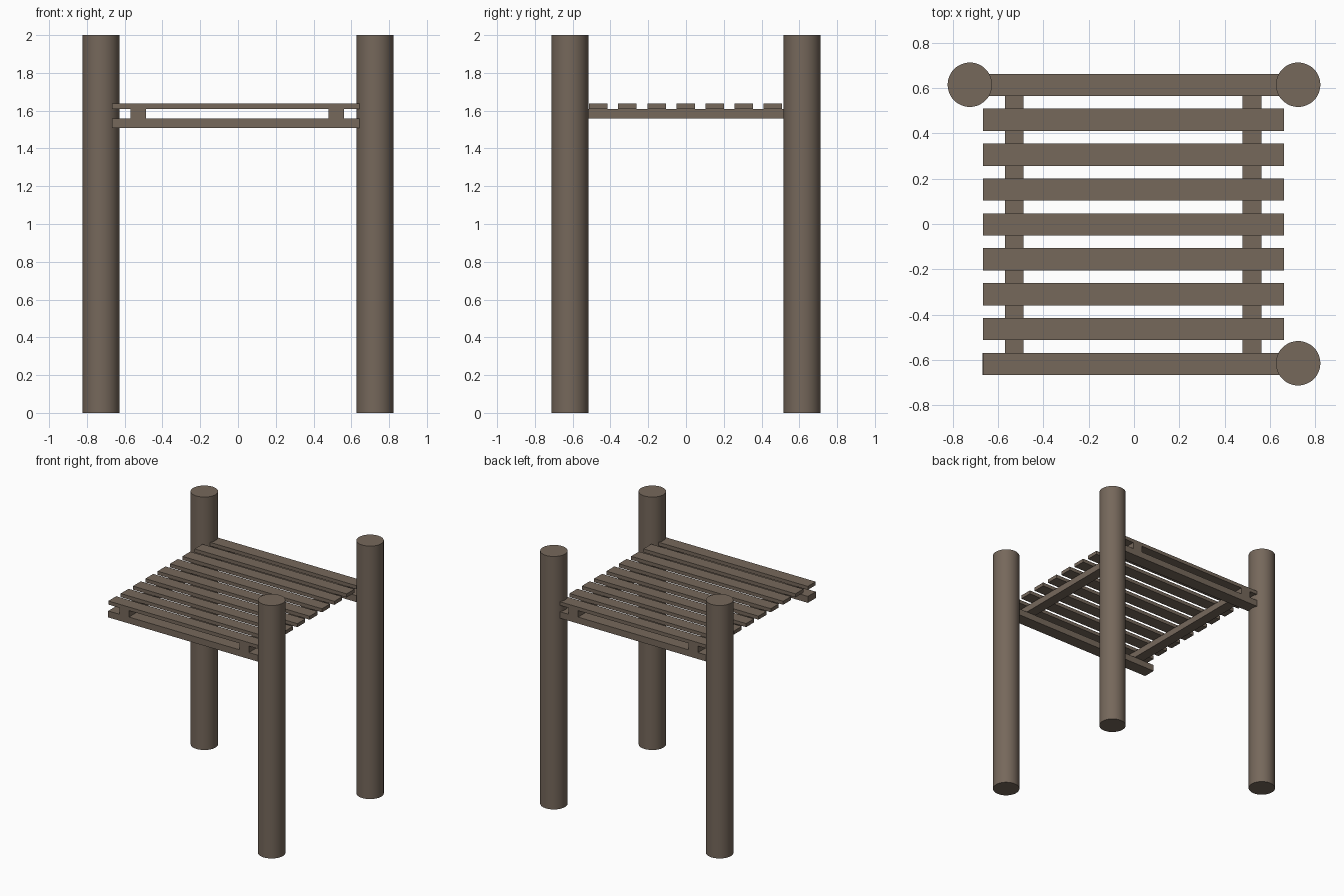
import bpy

if "Cube" in bpy.data.objects:
    bpy.data.objects.remove(bpy.data.objects["Cube"])

wood = bpy.data.materials.new("weathered wood")
wood.diffuse_color = (0.18, 0.138, 0.105, 1)
wood.use_nodes = True
wood.node_tree.nodes["Principled BSDF"].inputs["Base Color"].default_value = wood.diffuse_color


def finish(ob, name):
    ob.name = name
    ob.data.materials.append(wood)


def box(name, x0, x1, y0, y1, z0, z1):
    bpy.ops.mesh.primitive_cube_add(
        size=1, location=((x0 + x1) / 2, (y0 + y1) / 2, (z0 + z1) / 2))
    ob = bpy.context.object
    ob.scale = (x1 - x0, y1 - y0, z1 - z0)
    bpy.ops.object.transform_apply(location=False, rotation=False, scale=True)
    finish(ob, name)


# Three round posts (the front left corner is open)
for name, x, y in (("back_left_post", -0.725, 0.615),
                   ("back_right_post", 0.725, 0.615),
                   ("front_right_post", 0.725, -0.615)):
    bpy.ops.mesh.primitive_cylinder_add(
        vertices=48, radius=0.098, depth=2, location=(x, y, 1))
    finish(bpy.context.object, name)
    bpy.ops.object.shade_smooth_by_angle()

# Lower cross beams at front and back
X0, X1 = -0.668, 0.663
for name, y in (("front_beam", -0.618), ("back_beam", 0.614)):
    box(name, X0, X1, y - 0.049, y + 0.049, 1.508, 1.559)

# Joists running front to back on the beams
for name, x in (("left_joist", -0.528), ("right_joist", 0.521)):
    box(name, x - 0.041, x + 0.041, -0.667, 0.663, 1.559, 1.61)

# Deck slats
for i in range(9):
    y = -0.618 + i * 0.154
    box(f"deck_slat_{i + 1}", X0 + 0.001, X1, y - 0.049, y + 0.049, 1.61, 1.638)
